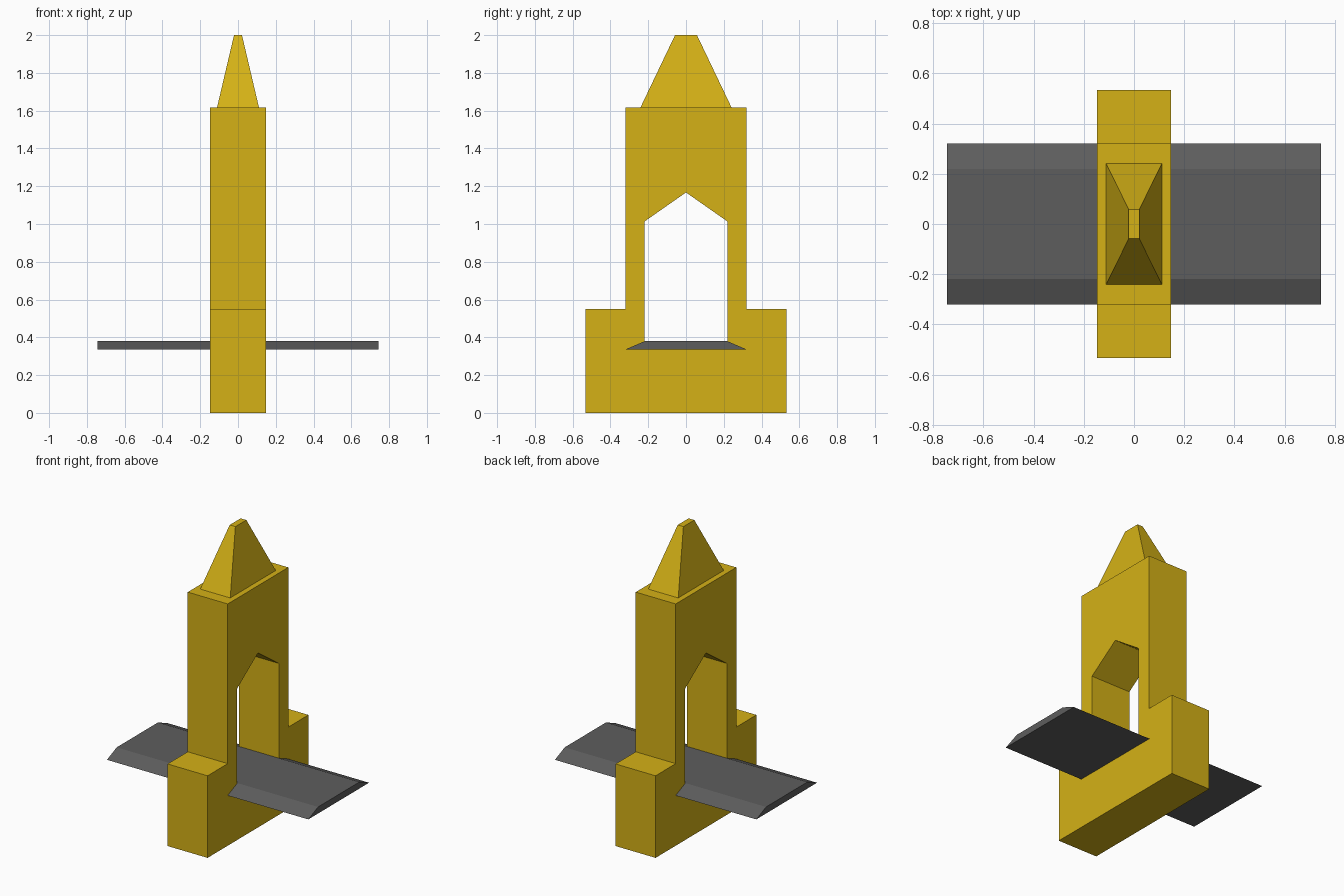
import bpy
import bmesh

if "Cube" in bpy.data.objects:
    bpy.data.objects.remove(bpy.data.objects["Cube"])


def material(name, color):
    mat = bpy.data.materials.new(name)
    mat.diffuse_color = color
    mat.use_nodes = True
    mat.node_tree.nodes["Principled BSDF"].inputs["Base Color"].default_value = mat.diffuse_color
    return mat


def finish(bm, name, mat):
    bmesh.ops.remove_doubles(bm, verts=bm.verts, dist=1e-5)
    bmesh.ops.recalc_face_normals(bm, faces=bm.faces)
    mesh = bpy.data.meshes.new(name)
    bm.to_mesh(mesh)
    bm.free()
    mesh.materials.append(mat)
    obj = bpy.data.objects.new(name, mesh)
    bpy.context.collection.objects.link(obj)
    return obj


def mirrored_prism(name, half_profile, half_width, mat):
    """Extrude half a YZ profile along x and mirror it across y = 0."""
    bm = bmesh.new()
    for side in (1, -1):
        ends = [[bm.verts.new((x, side * y, z)) for y, z in half_profile]
                for x in (-half_width, half_width)]
        for ring in ends:
            bm.faces.new(ring)
        a, b = ends
        for i in range(len(a)):
            j = (i + 1) % len(a)
            # leave the centre seam open
            if half_profile[i][0] == 0 and half_profile[j][0] == 0:
                continue
            bm.faces.new((a[i], a[j], b[j], b[i]))
    return finish(bm, name, mat)


gold = material("gold", (0.66, 0.44, 0.008, 1))
grey = material("dark_grey", (0.11, 0.11, 0.11, 1))

# Stepped tower with a pointed gateway
mirrored_prism("gate_tower", [
    (0, 0), (0.533, 0), (0.533, 0.549), (0.32, 0.549), (0.32, 1.617),
    (0, 1.617), (0, 1.167), (0.22, 1.013), (0.22, 0.36), (0, 0.36)], 0.148, gold)

# Deck with sloping sides, passing through the gateway
mirrored_prism("bridge_deck", [
    (0, 0.336), (0.321, 0.336), (0.218, 0.38), (0, 0.38)], 0.745, grey)

# Tapered spire with a small flat top
bm = bmesh.new()
bmesh.ops.create_cube(bm, size=2)
for v in bm.verts:
    top = v.co.z > 0
    v.co.x *= 0.021 if top else 0.111
    v.co.y *= 0.058 if top else 0.241
    v.co.z = 2.0 if top else 1.617
finish(bm, "spire", gold)
